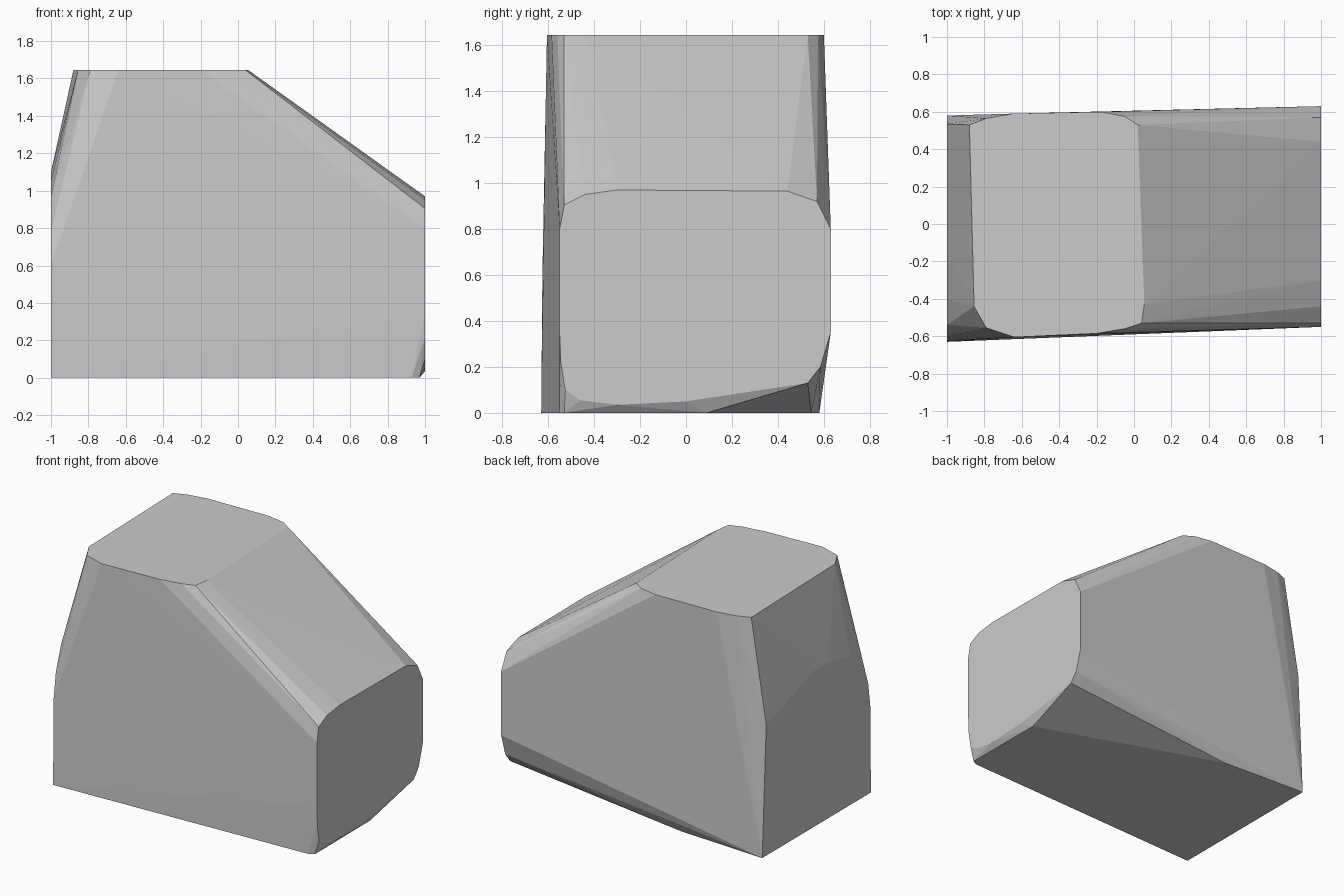
import bpy, bmesh

# Outlines of the flat end faces; the body is the convex skin around them
top = [(-0.88, 0.53), (-0.79, 0.565), (-0.65, 0.59), (-0.18, 0.60), (-0.05, 0.575),
       (0.02, 0.53), (0.055, -0.43), (0.04, -0.53), (-0.05, -0.56), (-0.20, -0.585),
       (-0.64, -0.605), (-0.79, -0.555), (-0.855, -0.44), (-0.87, 0.10)]      # x, y
right = [(-0.55, 0.80), (-0.53, 0.905), (-0.44, 0.95), (-0.30, 0.97), (0.0, 0.97),
         (0.44, 0.965), (0.57, 0.92), (0.63, 0.80), (0.63, 0.35), (0.585, 0.20),
         (0.53, 0.13), (0.0, 0.05), (-0.30, 0.035), (-0.46, 0.055),
         (-0.525, 0.10), (-0.545, 0.22), (-0.55, 0.35)]                       # y, z
left = [(-0.63, 0.0), (0.58, 0.0), (0.535, 0.92), (-0.01, 1.10), (-0.15, 1.10),
        (-0.40, 1.05), (-0.54, 0.96), (-0.60, 0.78), (-0.625, 0.60)]          # y, z
bottom = [(-0.34, 0.545), (0.967, 0.09), (0.97, -0.53), (0.93, -0.55)]        # x, y

points = [(x, y, 1.645) for x, y in top]
points += [(1.0, y, z) for y, z in right]
points += [(-1.0, y, z) for y, z in left]
points += [(x, y, 0.0) for x, y in bottom]

# Faceted block body
bm = bmesh.new()
for p in points:
    bm.verts.new(p)
hull = bmesh.ops.convex_hull(bm, input=bm.verts[:])
loose = [v for v in bm.verts if not v.link_faces]
bmesh.ops.delete(bm, geom=loose, context='VERTS')
bmesh.ops.dissolve_limit(bm, angle_limit=0.01, verts=bm.verts[:], edges=bm.edges[:])
bmesh.ops.recalc_face_normals(bm, faces=bm.faces[:])

mesh = bpy.data.meshes.new("faceted_block")
bm.to_mesh(mesh)
bm.free()
block = bpy.data.objects.new("faceted_block", mesh)
bpy.context.collection.objects.link(block)
